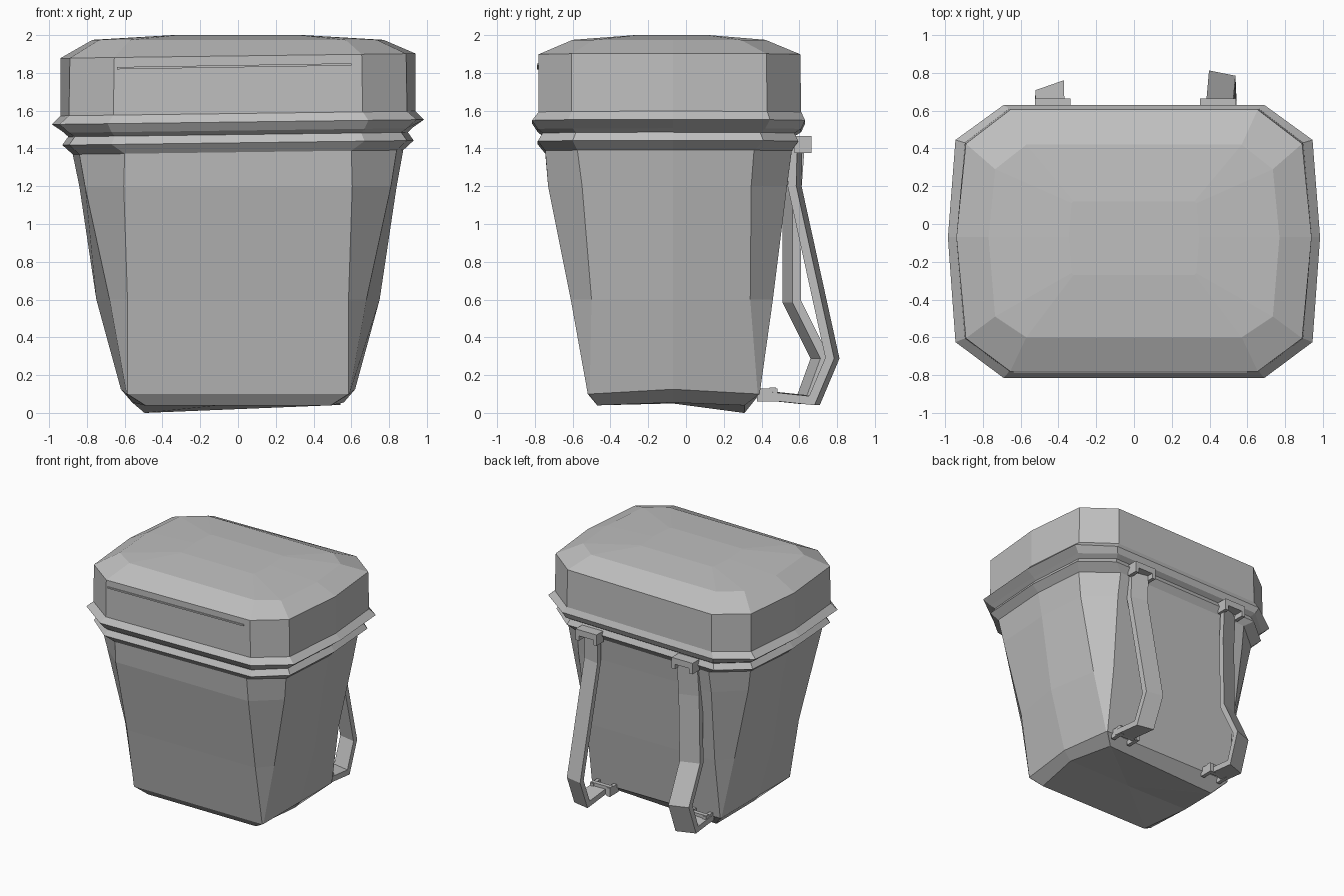
import bpy
import bmesh
from mathutils import Vector

cube = bpy.data.objects.get("Cube")
if cube:
    bpy.data.objects.remove(cube, do_unlink=True)

grey = bpy.data.materials.new("plain_grey")
grey.use_nodes = True
colour = (0.52, 0.52, 0.52, 1.0)
grey.diffuse_color = colour
grey.node_tree.nodes["Principled BSDF"].inputs["Base Color"].default_value = colour


def finish(name, bm):
    bmesh.ops.remove_doubles(bm, verts=bm.verts[:], dist=0.0005)
    bmesh.ops.recalc_face_normals(bm, faces=bm.faces[:])
    mesh = bpy.data.meshes.new(name)
    bm.to_mesh(mesh)
    bm.free()
    mesh.materials.append(grey)
    obj = bpy.data.objects.new(name, mesh)
    bpy.context.collection.objects.link(obj)
    return obj


def ring(z, front_x, corner_x, mid_x, front, front_corner, back_corner, back):
    """Ten-sided outline: chamfered corners and bowed sides, gently tilted."""
    half = [(front_x, front), (corner_x, front_corner), (mid_x, -0.07),
            (corner_x, back_corner), (front_x, back)]
    points = half + [(-x, y) for x, y in reversed(half)]
    tilt = 0.013 if 1.2 < z < 1.95 else 0
    return [Vector((x, y, z + tilt * x)) for x, y in points]


def loft(name, rings, bottom_tip=None, top_tip=None):
    bm = bmesh.new()
    loops = [[bm.verts.new(p) for p in r] for r in rings]
    n = len(loops[0])
    for low, high in zip(loops, loops[1:]):
        for i in range(n):
            j = (i + 1) % n
            bm.faces.new((low[i], low[j], high[j], high[i]))
    for tip, loop in ((bottom_tip, loops[0]), (top_tip, loops[-1])):
        if tip:
            v = bm.verts.new(tip)
            for i in range(n):
                bm.faces.new((loop[i], loop[(i + 1) % n], v))
        else:
            bm.faces.new(loop)
    return finish(name, bm)


# Tapered body with an uneven underside and a pointed lower rim
base = ring(0.04, 0.49, 0.495, 0.56, -0.47, -0.465, 0.305, 0.31)
for p in base:
    if abs(p.y + 0.07) < 0.01:
        p.z = 0.055
    elif p.x < 0 and p.y > 0:
        p.z = 0.0
foot = ring(0.10, 0.585, 0.59, 0.62, -0.52, -0.51, 0.38, 0.39)
for p in foot:
    if abs(p.y + 0.07) < 0.01:
        p.z = 0.125
loft("body", [
    base, foot,
    ring(0.60, 0.585, 0.68, 0.75, -0.61, -0.50, 0.34, 0.46),
    ring(1.20, 0.605, 0.81, 0.84, -0.73, -0.55, 0.345, 0.535),
    ring(1.38, 0.60, 0.84, 0.875, -0.745, -0.575, 0.36, 0.56),
    ring(1.43, 0.67, 0.895, 0.93, -0.785, -0.60, 0.41, 0.595),
    ring(1.48, 0.65, 0.86, 0.895, -0.755, -0.58, 0.39, 0.57),
], bottom_tip=(0, -0.07, 0.05))

# Lid with a flared rim and a shallow domed top
loft("lid", [
    ring(1.47, 0.65, 0.86, 0.895, -0.755, -0.58, 0.39, 0.57),
    ring(1.495, 0.67, 0.895, 0.92, -0.785, -0.60, 0.42, 0.61),
    ring(1.54, 0.69, 0.945, 0.985, -0.815, -0.625, 0.445, 0.63),
    ring(1.585, 0.66, 0.895, 0.94, -0.78, -0.605, 0.43, 0.61),
    ring(1.89, 0.655, 0.89, 0.94, -0.78, -0.605, 0.425, 0.605),
    ring(1.975, 0.57, 0.735, 0.77, -0.60, -0.49, 0.29, 0.42),
    ring(2.0, 0.32, 0.33, 0.345, -0.27, -0.26, 0.11, 0.12),
])


def box(name, x, y, z, size, slant=0):
    bm = bmesh.new()
    bmesh.ops.create_cube(bm, size=1)
    for v in bm.verts:
        v.co = Vector((v.co.x * size[0], v.co.y * size[1], v.co.z * size[2]))
        v.co.z += slant * v.co.x
        v.co += Vector((x, y, z))
    return finish(name, bm)


# Thin seam across the lid front
box("lid_seam", -0.02, -0.784, 1.835, (1.24, 0.009, 0.012), 0.016)


def strap(name, path, x, width, thick, yaw, drift):
    """Flat band that follows a (y, z) path with mitred bends."""
    bm = bmesh.new()
    pts = [Vector(p) for p in path]
    sections = []
    for i, p in enumerate(pts):
        dirs = []
        if i > 0:
            dirs.append((p - pts[i - 1]).normalized())
        if i < len(pts) - 1:
            dirs.append((pts[i + 1] - p).normalized())
        tangent = sum(dirs, Vector((0, 0))).normalized()
        normal = Vector((-tangent.y, tangent.x))
        offset = normal * (thick / 2 / max(0.5, tangent.dot(dirs[0])))
        cx = x + drift * (1.4 - p.y)
        loop = []
        for sx, sn in ((-1, -1), (1, -1), (1, 1), (-1, 1)):
            q = p + offset * sn
            dx = sx * width / 2
            loop.append(bm.verts.new((cx + dx, q.x + yaw * dx, q.y)))
        sections.append(loop)
    for a, b in zip(sections, sections[1:]):
        for i in range(4):
            j = (i + 1) % 4
            bm.faces.new((a[i], a[j], b[j], b[i]))
    bm.faces.new(sections[0])
    bm.faces.new(sections[-1])
    return finish(name, bm)


# Carrying straps on the back
strap("left_strap", [(0.58, 1.42), (0.575, 1.2), (0.775, 0.29), (0.68, 0.065), (0.44, 0.09)],
      0.445, 0.14, 0.045, -0.2, 0.02)
strap("right_strap", [(0.58, 1.42), (0.56, 1.15), (0.56, 0.59), (0.71, 0.29), (0.63, 0.07), (0.44, 0.09)],
      -0.43, 0.15, 0.045, 0.35, -0.015)

# Strap clasps: an upper hook under the rim and a lower loop at the foot
for side, x in (("left", 0.445), ("right", -0.43)):
    box(side + "_upper_clasp", x, 0.61, 1.44, (0.19, 0.11, 0.05))
    for edge in (-1, 1):
        box(side + "_upper_clasp_lug", x + edge * 0.08, 0.62, 1.405, (0.03, 0.09, 0.06))
        box(side + "_lower_clasp_lug", x + edge * 0.075, 0.43, 0.095, (0.03, 0.11, 0.07))
    box(side + "_lower_clasp", x, 0.46, 0.10, (0.18, 0.035, 0.07))
